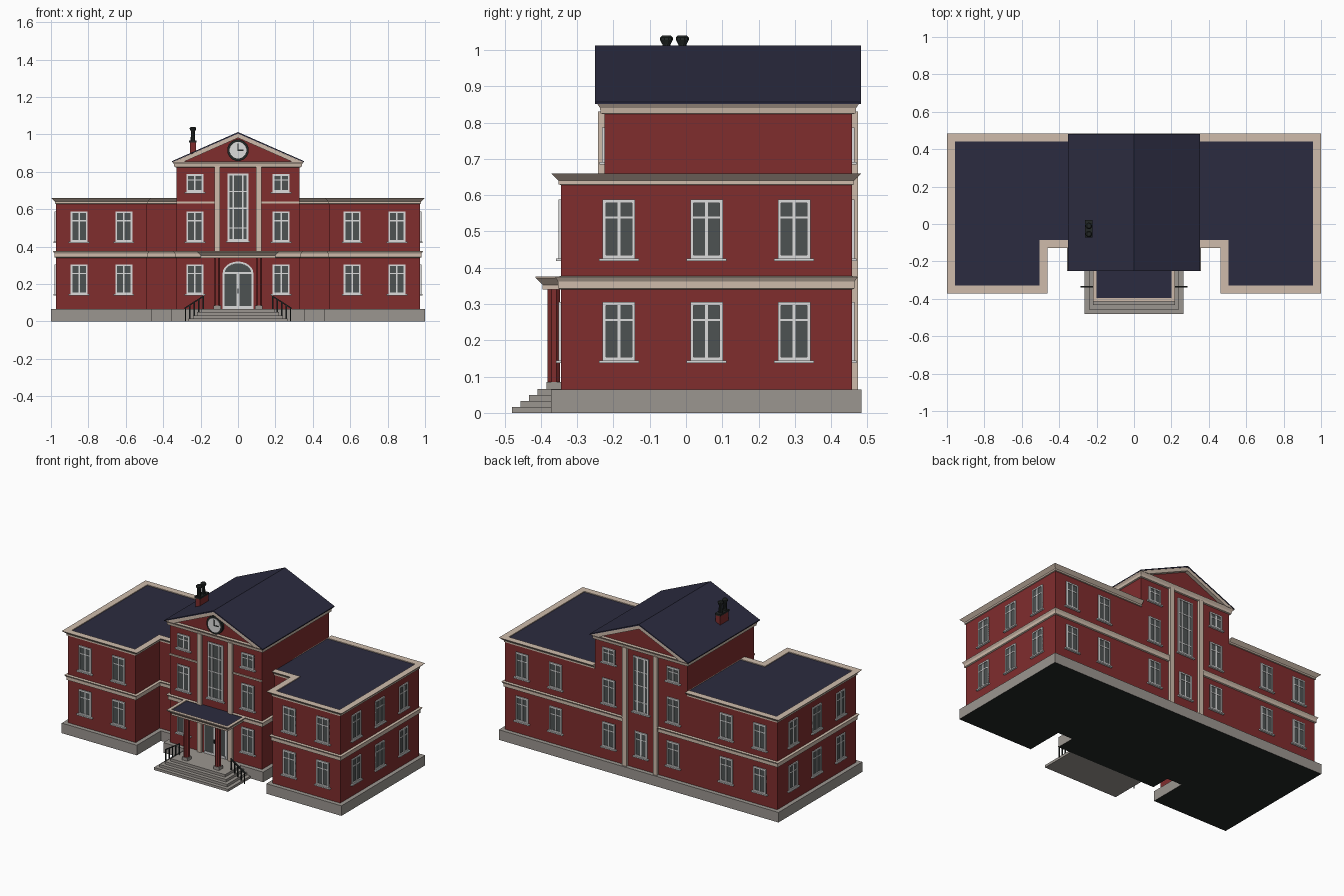
import bpy, bmesh, math
from mathutils import Vector

if "Cube" in bpy.data.objects:
    bpy.data.objects.remove(bpy.data.objects["Cube"])

def material(name, r, g, b):
    m = bpy.data.materials.new(name)
    m.diffuse_color = (r, g, b, 1)
    m.use_nodes = True
    m.node_tree.nodes["Principled BSDF"].inputs["Base Color"].default_value = m.diffuse_color
    return m

BRICK = material("red brick", .215, .026, .027)
ROOF = material("navy roofing", .024, .024, .050)
TRIM = material("beige trim", .62, .50, .41)
STONE = material("grey stone", .33, .305, .28)
WHITE = material("white paint", .72, .72, .72)
GLASS = material("dark glass", .075, .085, .085)
IRON = material("black iron", .016, .02, .019)

def finish(name, bm, mats, mirror=False):
    bmesh.ops.recalc_face_normals(bm, faces=bm.faces)
    me = bpy.data.meshes.new(name)
    bm.to_mesh(me)
    bm.free()
    ob = bpy.data.objects.new(name, me)
    bpy.context.collection.objects.link(ob)
    for m in mats:
        me.materials.append(m)
    if mirror:
        ob.modifiers.new("mirror", 'MIRROR')
    return ob

def offset(poly, d, cut):
    # push the edges of a right-angled outline outwards, except those on x = cut
    out, n = [], len(poly)
    for i in range(n):
        p = Vector(poly[i])
        q = p.copy()
        for a, b in ((poly[i - 1], poly[i]), (poly[i], poly[(i + 1) % n])):
            if a[0] == b[0] == cut:
                continue
            e = (Vector(b) - Vector(a)).normalized()
            q += Vector((e.y, -e.x)) * d
        out.append(q)
    return out

def loft(name, poly, rings, mat, cap=None, base=None, cut=None, mirror=False):
    bm = bmesh.new()
    rows = [[bm.verts.new((p.x, p.y, z)) for p in offset(poly, d, cut)] for d, z in rings]
    n = len(poly)
    for lo, hi in zip(rows, rows[1:]):
        for i in range(n):
            j = (i + 1) % n
            bm.faces.new((lo[i], lo[j], hi[j], hi[i]))
    bm.faces.new(rows[0][::-1]).material_index = 2
    bm.faces.new(rows[-1]).material_index = 1
    return finish(name, bm, [mat, cap or mat, base or mat], mirror)

def add_box(bm, lo, hi):
    v = [bm.verts.new((x, y, z)) for x in (lo[0], hi[0]) for y in (lo[1], hi[1]) for z in (lo[2], hi[2])]
    for f in ((0, 1, 3, 2), (4, 6, 7, 5), (0, 4, 5, 1), (2, 3, 7, 6), (0, 2, 6, 4), (1, 5, 7, 3)):
        bm.faces.new([v[i] for i in f])

def boxes(name, mat, items, mirror=False):
    bm = bmesh.new()
    for lo, hi in items:
        add_box(bm, lo, hi)
    return finish(name, bm, [mat], mirror)

def prism(name, pts, y0, y1, mat, mirror=False):
    # x-z profile extruded along y
    bm = bmesh.new()
    f = bm.faces.new([bm.verts.new((x, y0, z)) for x, z in pts])
    ext = bmesh.ops.extrude_face_region(bm, geom=[f])["geom"]
    bmesh.ops.translate(bm, vec=(0, y1 - y0, 0), verts=[v for v in ext if isinstance(v, bmesh.types.BMVert)])
    return finish(name, bm, [mat], mirror)

def turned(name, x, y, profile, sides, mat, mirror=False):
    # (radius, z) profile turned about a vertical axis
    bm = bmesh.new()
    rows = [[bm.verts.new((x + r * math.cos((k + .5) * math.tau / sides),
                           y + r * math.sin((k + .5) * math.tau / sides), z))
             for k in range(sides)] for r, z in profile]
    for lo, hi in zip(rows, rows[1:]):
        for i in range(sides):
            j = (i + 1) % sides
            bm.faces.new((lo[i], lo[j], hi[j], hi[i]))
    bm.faces.new(rows[0])
    bm.faces.new(rows[-1])
    return finish(name, bm, [mat], mirror)

# Main measurements: wall outline, right half first
W, FRONT, BACK, MID, REC, CX = .973, -.345, .457, -.225, -.10, .33
wing = [(CX, REC), (.49, REC), (.49, FRONT), (W, FRONT), (W, BACK), (CX, BACK)]
half = [(.11, MID), (CX, MID)] + wing[:-1] + [(.11, BACK)]
right = [(CX, MID)] + wing[:-1]
full = right + [(-x, y) for x, y in right[::-1]]
centre = [(-CX, MID), (CX, MID), (CX, BACK), (-CX, BACK)]

# Walls, plinth, belt course, cornices and flat wing roofs
loft("plinth", full, [(.027, 0), (.027, .065)], STONE, base=IRON)
loft("brick_walls", full, [(0, .06), (0, .645)], BRICK)
loft("belt_course", half, [(0, .34), (.008, .343), (.008, .362), (.016, .375), (0, .377)],
     TRIM, cut=.11, mirror=True)
loft("wing_cornice_and_roof", wing,
     [(0, .628), (.006, .63), (.006, .64), (.027, .66), (-.015, .66), (-.015, .655)],
     TRIM, cap=ROOF, cut=CX, mirror=True)

# Central block with gable roof
loft("central_walls", centre, [(0, .6), (0, .85)], BRICK)
loft("central_cornice", centre, [(0, .823), (.01, .825), (.012, .84), (.022, .855)], TRIM)
prism("gable_walls", [(-.32, .85), (.32, .85), (0, .995)], MID, BACK, BRICK)
prism("raking_trim", [(-.346, .853), (-.29, .853), (0, .981), (.29, .853), (.346, .853), (0, 1.004)],
      MID - .024, BACK + .023, TRIM)
prism("gable_roof", [(-.352, .851), (0, 1.004), (.352, .851), (.352, .857), (0, 1.012), (-.352, .857)],
      MID - .026, BACK + .025, ROOF)

# Pilasters on both faces, and the thin band on the front
boxes("pilasters", TRIM, [((.095, MID - .017, .065), (.125, MID, .83)),
                          ((.095, BACK, .065), (.125, BACK + .017, .83))], True)
boxes("upper_band", TRIM, [((.125, MID - .007, .63), (CX, MID, .641))], True)

# Windows, gathered into one mesh for each kind of part
frames, panes, sills = bmesh.new(), bmesh.new(), bmesh.new()

def wall_box(bm, side, plane, u0, u1, z0, z1, d0, d1):
    s = 1 if side in "+x+y" and side[0] == "+" else -1
    a, b = sorted((plane + s * d0, plane + s * d1))
    if side[1] == "x":
        add_box(bm, (a, u0, z0), (b, u1, z1))
    else:
        add_box(bm, (u0, a, z0), (u1, b, z1))

def window(side, plane, u, z0, z1, hw=.045, cols=(0,), rows=(), sill=True):
    t = .009
    wall_box(panes, side, plane, u - hw, u + hw, z0, z1, -.002, .002)
    for a, b in ((-hw, -hw + t), (hw - t, hw)):
        wall_box(frames, side, plane, u + a, u + b, z0, z1, 0, .007)
    for a, b in ((z0, z0 + t), (z1 - t, z1)):
        wall_box(frames, side, plane, u - hw + t, u + hw - t, a, b, 0, .007)
    for c in cols:
        wall_box(frames, side, plane, u + c - .004, u + c + .004, z0 + t, z1 - t, 0, .005)
    for r in rows:
        wall_box(frames, side, plane, u - hw + t, u + hw - t, r - .003, r + .003, 0, .0045)
    if sill:
        wall_box(sills, side, plane, u - hw - .01, u + hw + .01, z0 - .008, z0, 0, .013)

FLOORS = ((.145, .305, .256), (.426, .588, .538))
for z0, z1, r in FLOORS:
    for s in (-1, 1):
        for x, f in ((.23, MID), (.61, FRONT), (.85, FRONT)):
            window("-y", f, s * x, z0, z1, rows=(r,))
            window("+y", BACK, s * x, z0, z1, rows=(r,))
        for y in (-.185, .057, .298):
            window("+x" if s > 0 else "-x", s * W, y, z0, z1, rows=(r,))
for side, plane in (("-y", MID), ("+y", BACK)):
    for x in (-.23, .23):
        window(side, plane, x, .692, .787, rows=(.755,))
    window(side, plane, 0, .43, .79, .055, (-.025, .025), (.50, .605, .695))
window("+y", BACK, 0, .145, .305, rows=(.256,))
finish("window_frames", frames, [WHITE])
finish("window_panes", panes, [GLASS])
finish("window_sills", sills, [WHITE])

# Arched entrance door
def arch(w, z0, spring, rise):
    return [(-w, z0)] + [(-w * math.cos(k * math.pi / 12), spring + rise * math.sin(k * math.pi / 12))
                         for k in range(13)] + [(w, z0)]
prism("door_frame", arch(.082, .065, .258, .062), MID - .007, MID, WHITE)
prism("door_glass", arch(.071, .075, .258, .052), MID - .009, MID, GLASS)
boxes("door_bars", WHITE, [((-.007, MID - .013, .07), (.007, MID, .258)),
                           ((-.073, MID - .013, .254), (.073, MID, .265)),
                           ((-.073, MID - .012, .068), (.073, MID, .082))])
boxes("door_handles", IRON, [((.003, MID - .018, .15), (.006, MID - .01, .175))], True)

# Entrance steps wrapping three sides
for k in range(4):
    d = .0235 * k
    boxes("step_%d" % (k + 1), STONE, [((-.265 + d, -.48 + d, .0163 * k), (.265 - d, MID, .0163 * (k + 1)))])

# Porch: columns on square bases, canopy with its small roof
boxes("column_bases", STONE, [((.092, -.384, .065), (.132, -.344, .085))], True)
turned("porch_column", .112, -.364, [(.0185, .085), (.0185, .342)], 8, BRICK, True)
loft("porch_canopy", [(-.2, -.395), (.2, -.395), (.2, -.2), (-.2, -.2)],
     [(0, .34), (0, .352), (.02, .372), (.02, .376), (0, .376), (0, .371)], TRIM, cap=ROOF)

# Handrails down the side steps
prism("handrail", [(.182, .132), (.285, .066), (.285, .074), (.182, .140)], -.339, -.331, IRON, True)
boxes("handrail_posts", IRON, [((x - .003, -.338, max(0, .062 - .7 * (x - .19))),
                                (x + .003, -.332, .135 - .64 * (x - .182)))
                               for x in (.186, .21, .234, .258, .281)], True)

# Clock in the gable
def disc(name, r, depth, sides, mat):
    prism(name, [(r * math.cos((k + .5) * math.tau / sides), .915 + r * math.sin((k + .5) * math.tau / sides))
                 for k in range(sides)], MID - depth, MID, mat)
disc("clock_rim", .058, .016, 16, IRON)
disc("clock_face", .045, .019, 16, WHITE)
boxes("clock_hands", IRON, [((-.003, MID - .022, .912), (.003, MID - .018, .951)),
                            ((-.003, MID - .022, .912), (.03, MID - .018, .918))])

# Chimney with two pots
boxes("chimney_stack", BRICK, [((-.257, -.068, .87), (-.225, .018, .957))])
boxes("chimney_cap", IRON, [((-.261, -.072, .957), (-.221, .022, .968))])
for i, y in enumerate((-.054, -.01)):
    turned("chimney_pot_%d" % (i + 1), -.241, y,
           [(.013, .968), (.011, 1.015), (.018, 1.028), (.018, 1.034), (.012, 1.04)], 10, IRON)
